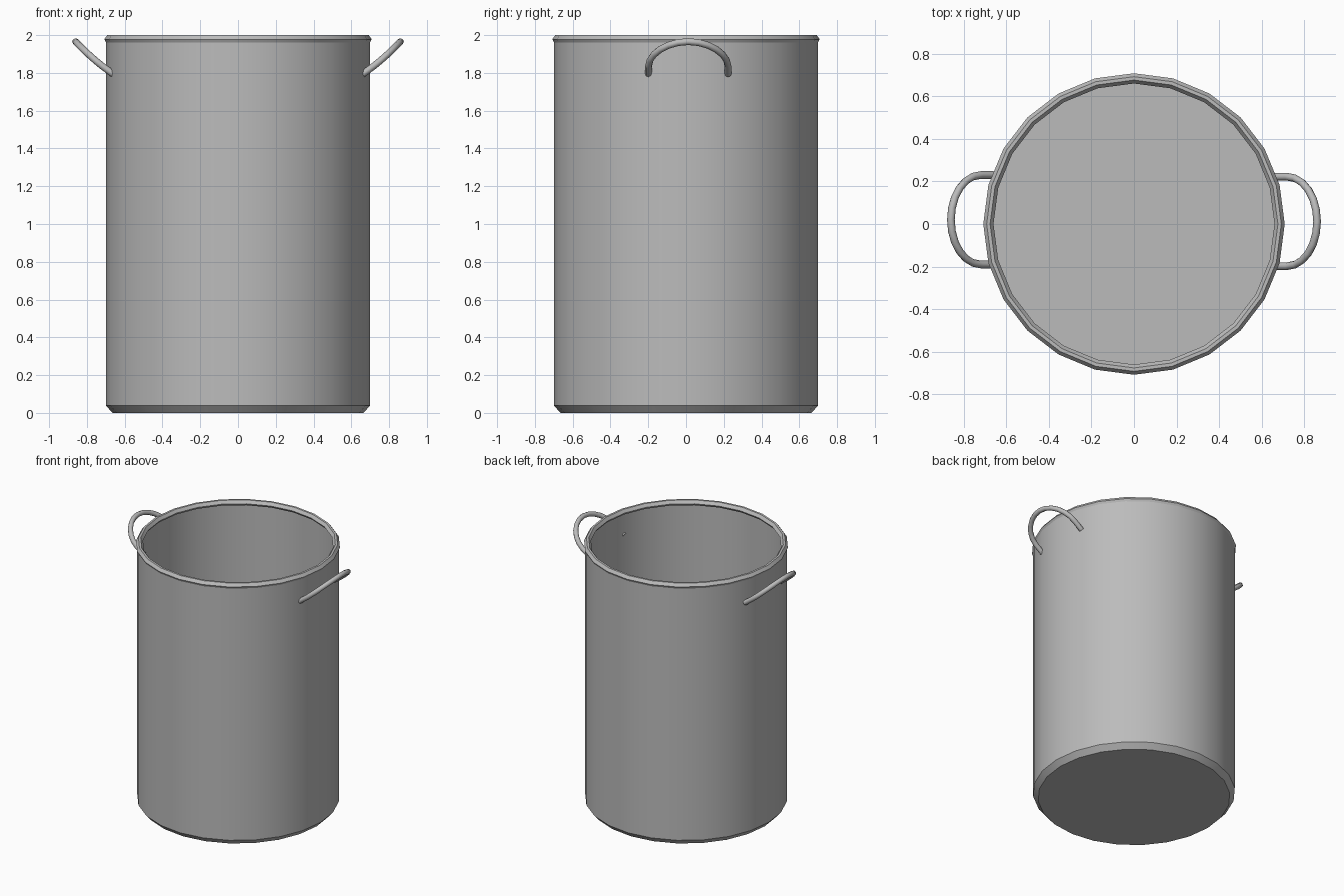
import bpy, bmesh, math

cube = bpy.data.objects.get("Cube")
if cube:
    bpy.data.objects.remove(cube, do_unlink=True)

# Brushed steel, used everywhere
steel = bpy.data.materials.new("steel_grey")
steel.use_nodes = True
colour = (0.5, 0.5, 0.5, 1)
steel.diffuse_color = colour
steel.node_tree.nodes["Principled BSDF"].inputs["Base Color"].default_value = colour

SIDES = 24


def finish(obj, angle):
    obj.data.materials.append(steel)
    bpy.ops.object.select_all(action="DESELECT")
    obj.select_set(True)
    bpy.context.view_layer.objects.active = obj
    if obj.type == "CURVE":
        bpy.ops.object.convert(target="MESH")
    bpy.ops.object.shade_smooth_by_angle(angle=math.radians(angle))


def lathe(name, profile, closed=False):
    """Turn (radius, height) points round z; cap both ends if open."""
    bm = bmesh.new()
    rings = [[bm.verts.new((r * math.cos(math.tau * i / SIDES),
                            r * math.sin(math.tau * i / SIDES), z))
              for i in range(SIDES)] for r, z in profile]
    pairs = list(zip(rings, rings[1:]))
    if closed:
        pairs.append((rings[-1], rings[0]))
    else:
        bm.faces.new(rings[0])
        bm.faces.new(rings[-1])
    for a, b in pairs:
        for i in range(SIDES):
            j = (i + 1) % SIDES
            bm.faces.new((a[i], a[j], b[j], b[i]))
    bmesh.ops.recalc_face_normals(bm, faces=bm.faces)
    mesh = bpy.data.meshes.new(name)
    bm.to_mesh(mesh)
    bm.free()
    obj = bpy.data.objects.new(name, mesh)
    bpy.context.collection.objects.link(obj)
    finish(obj, 25)


def handle(name, side, centre_y):
    """Bent rod: short straight legs joined by an arch rising outwards."""
    steps = 12
    path = [(0.66, 0.21)]
    for i in range(steps + 1):
        t = math.pi * i / steps
        path.append((0.72 + 0.14 * math.sin(t), 0.21 * math.cos(t)))
    path.append((0.66, -0.21))
    curve = bpy.data.curves.new(name, "CURVE")
    curve.dimensions = "3D"
    curve.bevel_depth = 0.018
    curve.bevel_resolution = 2
    curve.use_fill_caps = True
    spline = curve.splines.new("POLY")
    spline.points.add(len(path) - 1)
    for point, (x, y) in zip(spline.points, path):
        out = x - 0.67
        z = 1.8 + 0.7 * out + 0.9 * out * out
        point.co = (side * x, centre_y + y, z, 1)
    obj = bpy.data.objects.new(name, curve)
    bpy.context.collection.objects.link(obj)
    finish(obj, 50)


# Thin-walled body with a chamfered base, outside then inside
lathe("pot_body", [(0.665, 0), (0.70, 0.04), (0.70, 1.975),
                   (0.688, 1.975), (0.688, 0.045), (0.66, 0.012)])

# Rolled rim
lathe("rim", [(0.70, 1.962), (0.708, 1.978), (0.692, 2.0),
              (0.676, 2.0), (0.66, 1.978), (0.67, 1.962)], closed=True)

# Side handles
handle("left_handle", 1, 0.012)
handle("right_handle", -1, 0.02)
